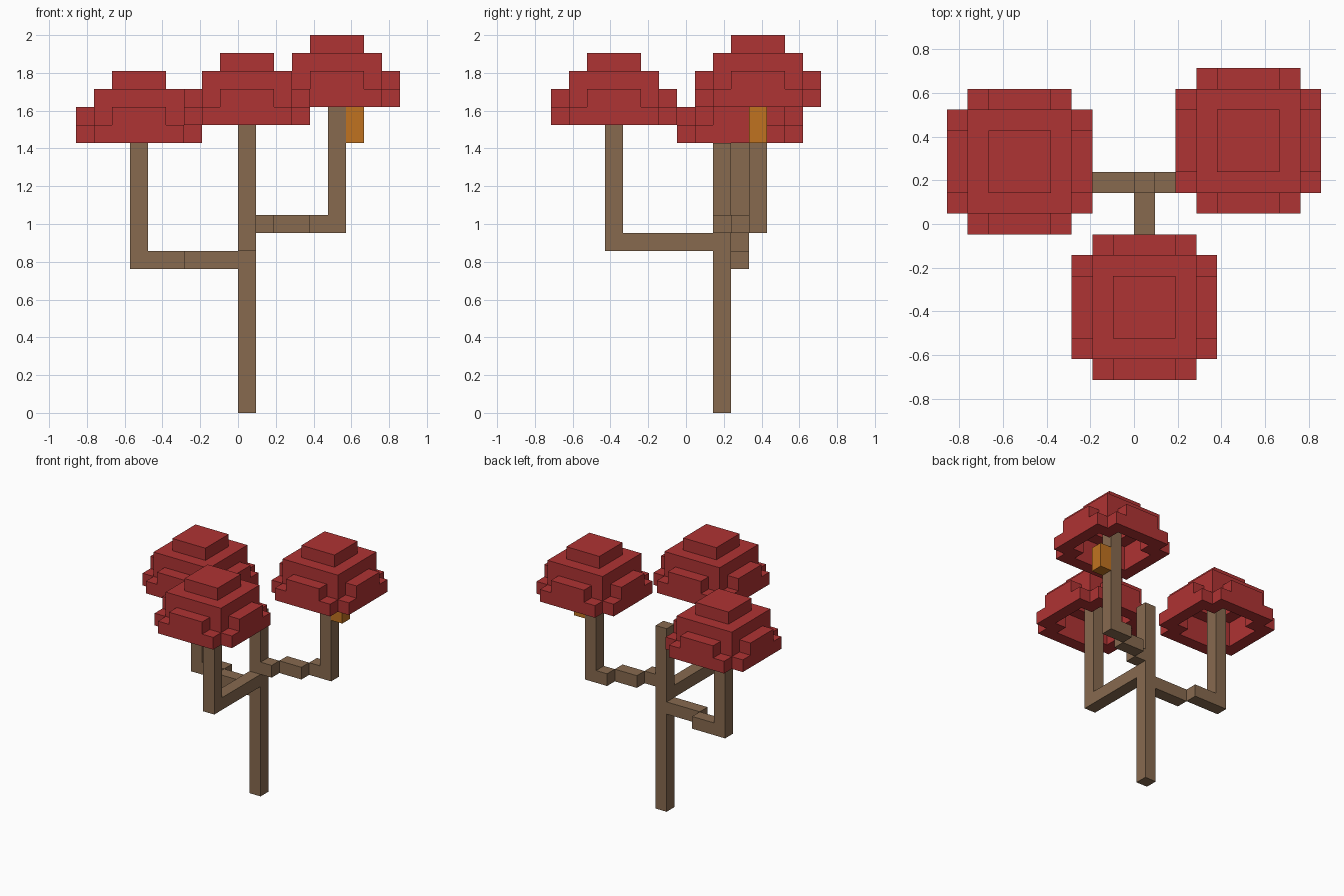
import bpy
import bmesh
from math import radians
from mathutils import Vector

U = 2 / 21                      # edge of one block
Y_SHIFT = 7.5                   # blocks from grid origin to the centre in y

if "Cube" in bpy.data.objects:
    bpy.data.objects.remove(bpy.data.objects["Cube"])


def material(name, rgb):
    mat = bpy.data.materials.new(name)
    mat.use_nodes = True
    mat.diffuse_color = (*rgb, 1)
    bsdf = mat.node_tree.nodes["Principled BSDF"]
    bsdf.inputs["Base Color"].default_value = (*rgb, 1)
    bsdf.inputs["Roughness"].default_value = 0.9
    return mat


RED = material("leaf red", (0.43, 0.033, 0.033))
BROWN = material("bark brown", (0.242, 0.144, 0.078))
ORANGE = material("hive orange", (0.527, 0.171, 0.0145))


def box(x, y, z):
    """Block cells in half-open ranges."""
    return {(i, j, k) for i in range(*x) for j in range(*y) for k in range(*z)}


def build(name, cells, mat):
    """Skin a set of block cells with their exposed faces only."""
    bm = bmesh.new()
    for cell in cells:
        centre = Vector(cell) + Vector((0.5, 0.5 - Y_SHIFT, 0.5))
        for axis in range(3):
            for sign in (-1, 1):
                side = list(cell)
                side[axis] += sign
                if tuple(side) in cells:
                    continue
                n, a, b = Vector(), Vector(), Vector()
                n[axis] = sign / 2
                a[(axis + 1) % 3] = 0.5
                b[(axis + 2) % 3] = 0.5 * sign
                corners = (-a - b, a - b, a + b, b - a)
                bm.faces.new([bm.verts.new((centre + n + c) * U) for c in corners])
    bmesh.ops.remove_doubles(bm, verts=bm.verts, dist=U / 100)
    bmesh.ops.dissolve_limit(bm, angle_limit=radians(1), verts=bm.verts, edges=bm.edges)
    mesh = bpy.data.meshes.new(name)
    bm.to_mesh(mesh)
    bm.free()
    mesh.materials.append(mat)
    obj = bpy.data.objects.new(name, mesh)
    bpy.context.collection.objects.link(obj)


def in_crown(dx, dy, layer):
    """Hollow stepped dome: two skirts, a ring and a cap."""
    far, near = max(abs(dx), abs(dy)), min(abs(dx), abs(dy))
    if layer < 2:
        return (far == 3 and near <= 2 - layer) or (far == 2 and near == 2)
    return far == 2 if layer == 2 else far <= 1


def crown(name, x, y, z):
    span = range(-3, 4)
    build(name, {(x + i, y + j, z + k) for i in span for j in span
                 for k in range(4) if in_crown(i, j, k)}, RED)


# Trunk
build("trunk", box((0, 1), (9, 10), (0, 15)), BROWN)

# Branches: stepped arm, then an upright reaching the crown cap
build("left_branch",
      box((1, 2), (9, 10), (10, 11)) | box((2, 4), (10, 11), (10, 11))
      | box((4, 6), (11, 12), (10, 11)) | box((5, 6), (11, 12), (10, 20)), BROWN)
build("right_branch",
      box((-3, 0), (9, 10), (8, 9)) | box((-6, -3), (10, 11), (8, 9))
      | box((-6, -5), (10, 11), (8, 18)), BROWN)
build("front_branch",
      box((0, 1), (3, 9), (9, 10)) | box((0, 1), (3, 4), (9, 19)), BROWN)

# Leaf crowns
crown("left_crown", 5, 11, 17)
crown("right_crown", -6, 10, 15)
crown("front_crown", 0, 3, 16)

# Hive hanging under the left crown
build("hive", box((6, 7), (11, 12), (15, 17)), ORANGE)
